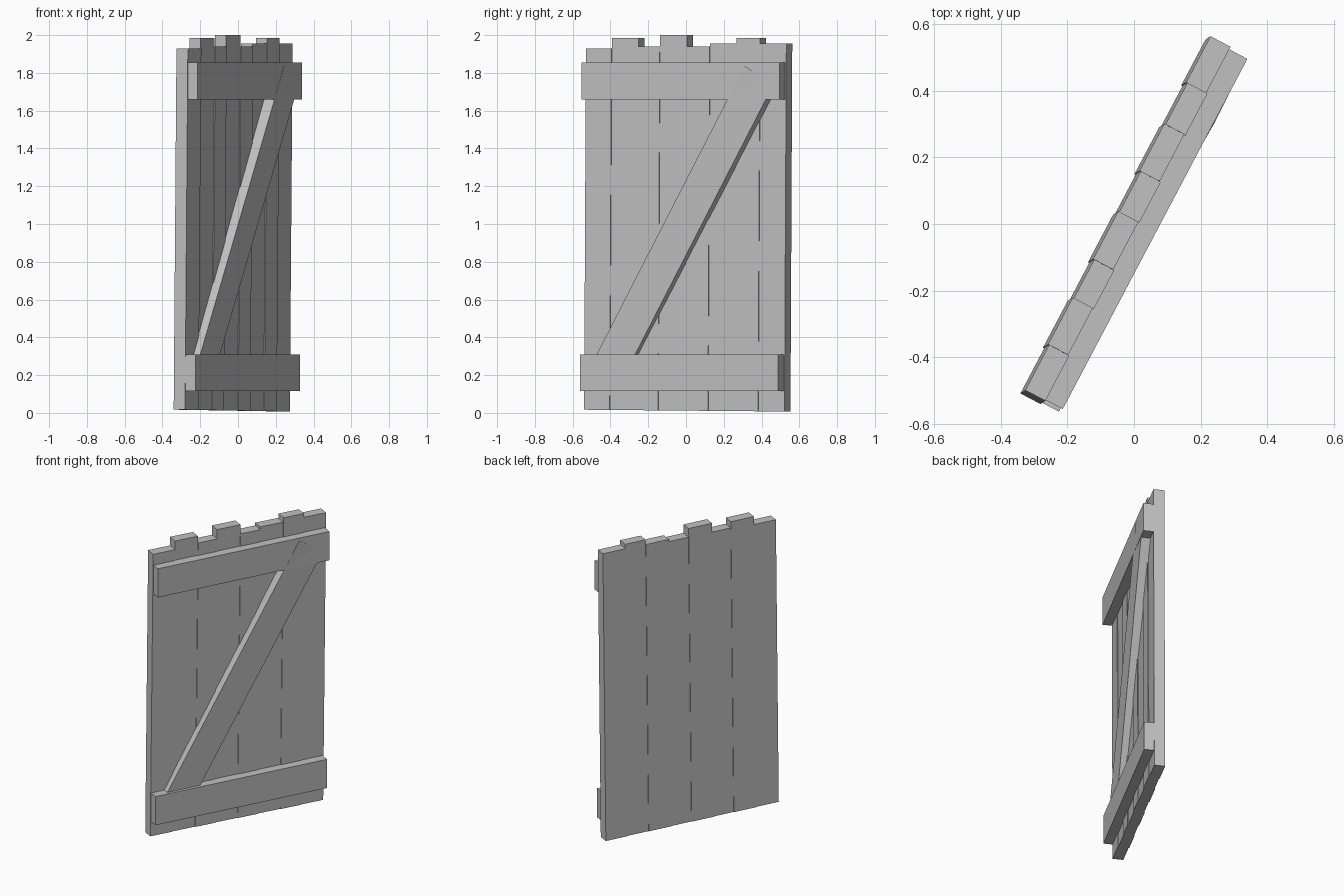
import bpy
from math import radians
from mathutils import Matrix, Vector

cube = bpy.data.objects.get("Cube")
if cube:
    bpy.data.objects.remove(cube, do_unlink=True)

wood = bpy.data.materials.new("weathered_grey_wood")
wood.use_nodes = True
GREY = (0.53, 0.53, 0.53, 1)
wood.diffuse_color = GREY
wood.node_tree.nodes["Principled BSDF"].inputs["Base Color"].default_value = GREY

# Whole door: turned on its upright axis, leaning very slightly
LEAN, SAG = 0.0045, 0.008
DOOR = (Matrix.Translation((0, 0, 1)) @ Matrix.Rotation(radians(62.2), 4, 'Z')
        @ Matrix.Rotation(LEAN, 4, 'X') @ Matrix.Rotation(SAG, 4, 'Y')
        @ Matrix.Translation((0, 0, -1)))


def board(name, size, centre, rotation=Matrix()):
    """Box in door space: x along the width, -y towards the braced face."""
    bpy.ops.mesh.primitive_cube_add(size=1)
    ob = bpy.context.object
    ob.name = name
    ob.data.transform(DOOR @ Matrix.Translation(centre) @ rotation
                      @ Matrix.Diagonal(Vector((*size, 1))))
    ob.data.materials.append(wood)
    return ob


# Upright planks with uneven tops
edges = [-0.60, -0.447, -0.288, -0.158, 0.004, 0.141, 0.30, 0.441, 0.597]
tops = [1.925, 1.982, 1.938, 2.0, 1.94, 1.957, 1.988, 1.96]
BOTTOM = 0.012
for i, top in enumerate(tops):
    left, right = edges[i], edges[i + 1]
    shift = 0.002 if i % 2 else -0.002
    board(f"plank_{i + 1}", (right - left, 0.068, top - BOTTOM),
          ((left + right) / 2, 0.028 + shift, (top + BOTTOM) / 2))

# Level cross battens
level = Matrix.Rotation(-SAG, 4, 'Y')
for name, z in (("bottom_batten", 0.2125), ("top_batten", 1.7575)):
    board(name, (1.186, 0.066, 0.195), (-0.003, -0.033, z), level)

# Diagonal brace, slightly twisted so one corner breaks through the top batten
twist = (Matrix.Rotation(radians(30.5) - SAG, 4, 'Y') @ Matrix.Rotation(0.012, 4, 'X')
         @ Matrix.Rotation(0.02, 4, 'Z'))
board("diagonal_brace", (0.197, 0.066, 1.86), (0, -0.0223, 0.985), twist)
